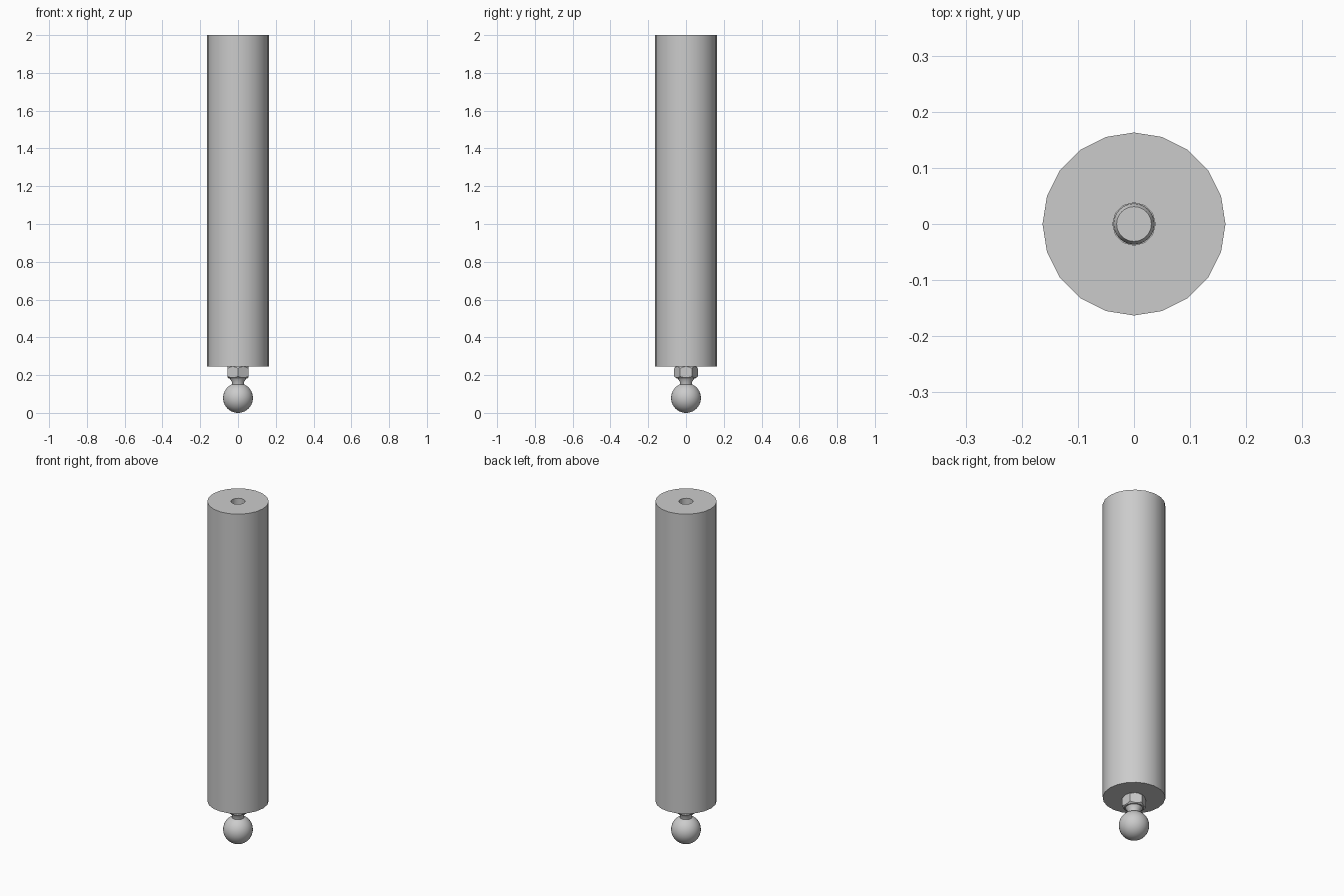
import bpy
import bmesh
import math

cube = bpy.data.objects.get("Cube")
if cube:
    bpy.data.objects.remove(cube, do_unlink=True)

steel = bpy.data.materials.new("brushed grey metal")
steel.use_nodes = True
colour = (0.6, 0.6, 0.6, 1.0)
steel.diffuse_color = colour
steel.node_tree.nodes["Principled BSDF"].inputs["Base Color"].default_value = colour


def lathe(name, profile, sides):
    """Solid of revolution from (radius, height) points, capped at both ends."""
    bm = bmesh.new()
    rings = []
    for radius, z in profile:
        ring = []
        for i in range(sides):
            a = math.pi / 2 + math.tau * i / sides
            ring.append(bm.verts.new((radius * math.cos(a), radius * math.sin(a), z)))
        rings.append(ring)
    for low, high in zip(rings, rings[1:]):
        for i in range(sides):
            j = (i + 1) % sides
            bm.faces.new((low[i], low[j], high[j], high[i]))
    bm.faces.new(rings[0])
    bm.faces.new(rings[-1])
    bmesh.ops.recalc_face_normals(bm, faces=bm.faces)
    mesh = bpy.data.meshes.new(name)
    bm.to_mesh(mesh)
    bm.free()
    mesh.materials.append(steel)
    obj = bpy.data.objects.new(name, mesh)
    bpy.context.collection.objects.link(obj)
    return obj


def select(obj):
    bpy.ops.object.select_all(action="DESELECT")
    obj.select_set(True)
    bpy.context.view_layer.objects.active = obj


def smooth(obj):
    select(obj)
    bpy.ops.object.shade_smooth_by_angle(angle=math.radians(35))


def combine(obj, tool, operation):
    mod = obj.modifiers.new("shape", "BOOLEAN")
    mod.operation = operation
    mod.solver = "EXACT"
    mod.object = tool
    select(obj)
    bpy.ops.object.modifier_apply(modifier=mod.name)
    bpy.data.objects.remove(tool, do_unlink=True)


# Long cylinder with a bore along its axis
body = lathe("cylinder_body", [(0.163, 0.245), (0.163, 2.0)], 20)
bore = lathe("bore_cutter", [(0.038, 0.2), (0.038, 2.1)], 12)
combine(body, bore, "DIFFERENCE")
smooth(body)

# Hex nut, its corners chamfered by a round profile
nut = lathe("hex_nut", [(0.063, 0.183), (0.063, 0.245)], 6)
rounder = lathe("nut_rounder", [(0.047, 0.18), (0.066, 0.196),
                                (0.066, 0.232), (0.05, 0.25)], 48)
combine(nut, rounder, "INTERSECT")
smooth(nut)

# Tapered neck between nut and ball
neck = lathe("stud_neck", [(0.033, 0.13), (0.033, 0.165), (0.046, 0.185)], 32)
smooth(neck)

# Threaded shank inside the bore, with a chamfered end
shank = lathe("stud_shank", [(0.0365, 0.24), (0.0365, 0.44), (0.031, 0.45)], 24)
smooth(shank)

# Ball end
bpy.ops.mesh.primitive_uv_sphere_add(segments=32, ring_count=20, radius=0.079,
                                     location=(0, 0, 0.079))
ball = bpy.context.object
ball.name = "ball_end"
ball.data.materials.append(steel)
smooth(ball)
